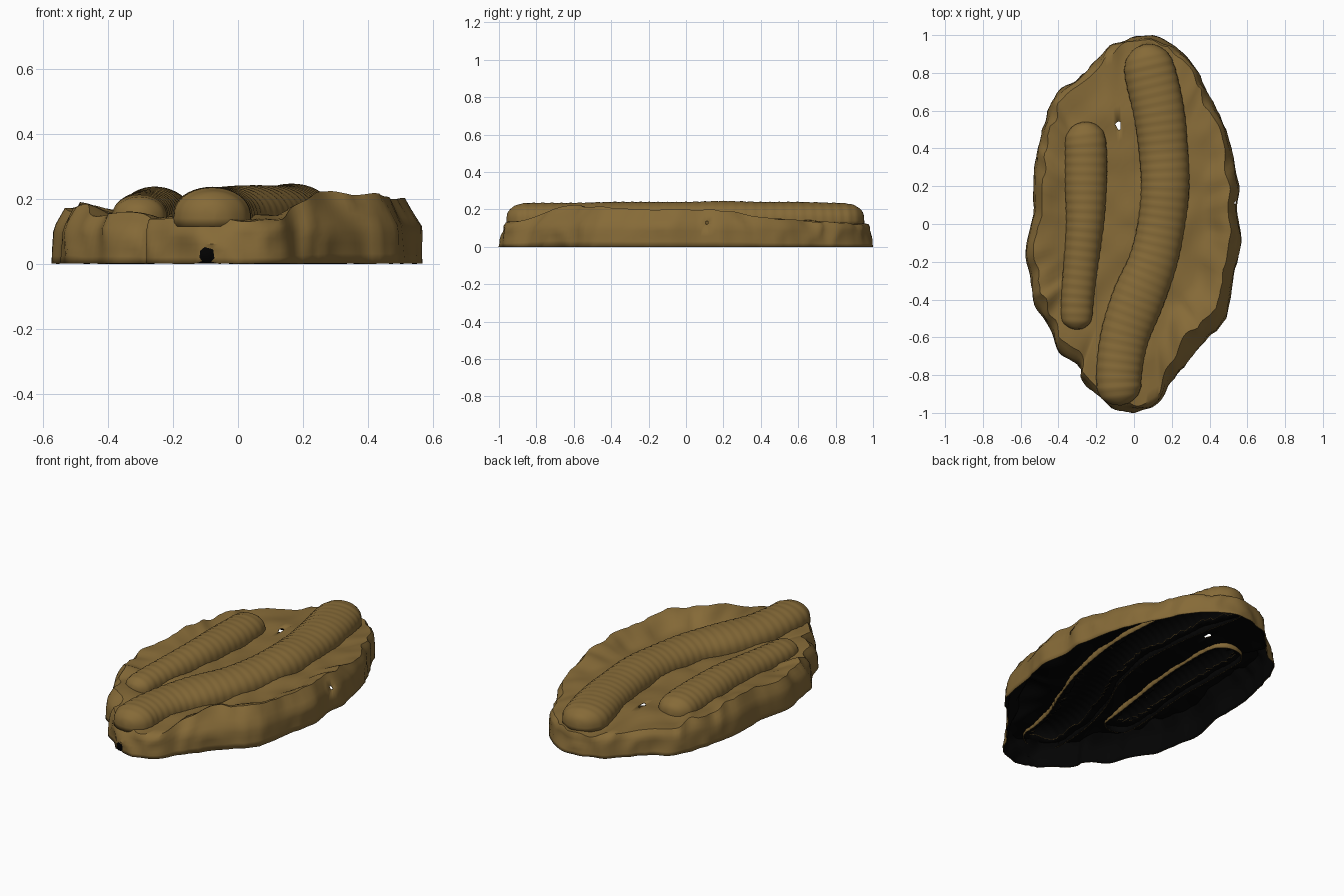
import bpy, bmesh, math
from mathutils import Vector, noise

cube = bpy.data.objects.get("Cube")
if cube:
    bpy.data.objects.remove(cube)


def make_material(name, colour):
    material = bpy.data.materials.new(name)
    material.use_nodes = True
    material.diffuse_color = colour
    shader = next(n for n in material.node_tree.nodes if n.type == "BSDF_PRINCIPLED")
    shader.inputs["Base Color"].default_value = colour
    shader.inputs["Roughness"].default_value = 0.9
    return material


stone = make_material("brown stone", (0.238, 0.145, 0.039, 1))
inside = make_material("black inside", (0.001, 0.001, 0.001, 1))


def spline(points, steps, closed):
    """Smooth curve through the points, as a list of vectors."""
    pts = [Vector(p) for p in points]
    count = len(pts)

    def get(i):
        return pts[i % count] if closed else pts[max(0, min(count - 1, i))]

    result = []
    for i in range(count if closed else count - 1):
        a, b, c, d = (get(i + k) for k in (-1, 0, 1, 2))
        for s in range(steps):
            t = s / steps
            result.append(0.5 * (2 * b + (c - a) * t + (2 * a - 5 * b + 4 * c - d) * t ** 2
                                 + (3 * b - a - 3 * c + d) * t ** 3))
    if not closed:
        result.append(pts[-1])
    return result


def finish(bm, name, angle):
    """Turn the skin into a thin shell that is black on the inside."""
    mesh = bpy.data.meshes.new(name)
    bm.to_mesh(mesh)
    bm.free()
    obj = bpy.data.objects.new(name, mesh)
    bpy.context.collection.objects.link(obj)
    mesh.materials.append(stone)
    mesh.materials.append(inside)
    bpy.ops.object.select_all(action="DESELECT")
    obj.select_set(True)
    bpy.context.view_layer.objects.active = obj
    bpy.ops.object.shade_smooth_by_angle(angle=math.radians(angle))
    shell = obj.modifiers.new("shell", "SOLIDIFY")
    shell.thickness = 0.004
    shell.offset = -1
    shell.material_offset = 1


# Ridge paths: x, y, half width, crest height
long_path = spline([(0.05, 0.95, 0.11, 0.23), (0.085, 0.8, 0.135, 0.235), (0.13, 0.6, 0.135, 0.24),
                    (0.155, 0.4, 0.13, 0.24), (0.165, 0.2, 0.128, 0.245), (0.145, 0, 0.125, 0.24),
                    (0.1, -0.2, 0.128, 0.24), (0.02, -0.4, 0.138, 0.24), (-0.05, -0.6, 0.128, 0.235),
                    (-0.08, -0.8, 0.12, 0.235), (-0.07, -0.96, 0.115, 0.23)], 16, False)
short_path = spline([(-0.27, 0.54, 0.1, 0.22), (-0.255, 0.4, 0.11, 0.23), (-0.255, 0.2, 0.11, 0.235),
                     (-0.26, 0, 0.1, 0.235), (-0.28, -0.2, 0.092, 0.225), (-0.3, -0.4, 0.086, 0.215),
                     (-0.305, -0.56, 0.08, 0.205)], 16, False)

# Rock rim, clockwise from the back: x, y, rim height
rim = spline([(0.1, 1, 0.12), (0.22, 0.94, 0.12), (0.33, 0.83, 0.13), (0.37, 0.74, 0.13),
              (0.42, 0.65, 0.14), (0.49, 0.5, 0.15), (0.53, 0.35, 0.18), (0.56, 0.2, 0.19),
              (0.55, 0.08, 0.2), (0.575, -0.1, 0.2), (0.53, -0.27, 0.2), (0.49, -0.5, 0.21),
              (0.38, -0.62, 0.22), (0.3, -0.72, 0.22), (0.2, -0.84, 0.18), (0.13, -0.95, 0.14),
              (0.02, -1, 0.13), (-0.1, -0.99, 0.14), (-0.19, -0.92, 0.14), (-0.28, -0.83, 0.14),
              (-0.29, -0.76, 0.14), (-0.4, -0.68, 0.15), (-0.46, -0.53, 0.15), (-0.53, -0.43, 0.18),
              (-0.55, -0.3, 0.17), (-0.575, -0.15, 0.16), (-0.54, 0.05, 0.18), (-0.53, 0.3, 0.18),
              (-0.5, 0.45, 0.17), (-0.46, 0.6, 0.16), (-0.4, 0.71, 0.14), (-0.28, 0.79, 0.14),
              (-0.18, 0.9, 0.13), (-0.07, 0.98, 0.12)], 6, True)
for p in rim:
    p.z += 0.022 * noise.noise(Vector((p.x * 9, p.y * 9, 8)))

WALL, TOP = 7, 20      # rows of faces up the wall and across the top
FLOOR = 0.145          # height of the top around the ridges


def wall_scale(p, t):
    """Upright chipped wall that leans in where the rim stands high."""
    chips = 0.06 * abs(noise.noise(Vector((p.x * 8, p.y * 8, t * 0.9))))
    return 1 - 0.015 * t - 0.9 * max(0, p.z * t - 0.11) - chips * (0.5 + 0.5 * t)


def rock_point(p, row):
    if row <= WALL:
        t = row / WALL
        s = wall_scale(p, t)
        return Vector((p.x * s, p.y * s, p.z * t))
    t = (row - WALL) / TOP
    s = wall_scale(p, 1) * (1 - t)
    blend = min(1, t / 0.27)
    blend = blend * blend * (3 - 2 * blend)
    bump = 0.022 * noise.noise(Vector((p.x * s * 6, p.y * s * 6, 4))) * min(1, t * 6)
    return Vector((p.x * s, p.y * s, p.z + (FLOOR - p.z) * blend + bump))


def round_hole(bm, centre, axis, radius):
    """Open a round hole at the vertex nearest to a spot; returns its edge."""
    centre = Vector(centre)
    nearest = min(bm.verts, key=lambda v: (v.co - centre).length)
    depth = nearest.co.dot(axis)
    around = {v for f in nearest.link_faces for v in f.verts if v != nearest}
    bm.verts.remove(nearest)
    ring = [v for v in around if v.is_valid]
    for v in ring:
        d = v.co - centre
        d -= axis * d.dot(axis)
        level = (v.co.dot(axis) + depth) / 2
        spot = centre + d.normalized() * radius
        v.co = spot + axis * (level - spot.dot(axis))
    return ring


def covered(co):
    """True well inside the footprint of a ridge, where the rock is open."""
    return any((co.xy - p.xy).length < p.z - 0.045
               for path in (long_path, short_path) for p in path[14:-14])


# Rock slab: hollow skin of wall and top
bm = bmesh.new()
rows = [[bm.verts.new(rock_point(p, r)) for p in rim] for r in range(WALL + TOP)]
middle = bm.verts.new((0, 0, FLOOR))
n = len(rim)
for i in range(n):
    k = (i + 1) % n
    for low, high in zip(rows, rows[1:]):
        bm.faces.new((low[k], low[i], high[i], high[k]))
    bm.faces.new((rows[-1][k], rows[-1][i], middle))

# Round holes in the top and side, and a black pit low on the front
round_hole(bm, (-0.08, 0.52, FLOOR), Vector((0, 0, 1)), 0.022)
round_hole(bm, (0.54, 0.11, 0.13), Vector((1, 0, 0)), 0.01)
pit = round_hole(bm, (-0.095, -0.98, 0.027), Vector((0, 1, 0)), 0.025)
pit.sort(key=lambda v: math.atan2(v.co.z - 0.027, v.co.x + 0.095))
bm.faces.new(pit).material_index = 1

hidden = [f for f in bm.faces if f.calc_center_median().z > 0.1 and covered(f.calc_center_median())]
bmesh.ops.delete(bm, geom=hidden, context="FACES")
finish(bm, "rock_slab", 40)


def ridge(name, path):
    """Half tube with fine rings and rounded ends."""
    bm = bmesh.new()
    sides, length = 20, [0]
    for a, b in zip(path, path[1:]):
        length.append(length[-1] + (b.xy - a.xy).length)
    loops = []
    for i, p in enumerate(path):
        along = (path[min(i + 1, len(path) - 1)].xy - path[max(i - 1, 0)].xy).normalized()
        across = Vector((-along.y, along.x))
        gap = min(length[i], length[-1] - length[i]) / (p.z * 0.9)
        cap = math.sqrt(max(0.002, 1 - (1 - min(1, gap)) ** 2))
        ring = 0.0015 * math.sin(length[i] * 2 * math.pi / 0.05)
        width = (p.z + ring) * cap
        height = (p.w - FLOOR + ring) * cap ** 0.8 + 0.005
        loop = []
        for s in range(-1, sides + 2):
            a = math.pi * min(sides, max(0, s)) / sides
            flat = p.xy + across * width * math.cos(a)
            drop = 0.025 if s in (-1, sides + 1) else 0
            z = FLOOR - 0.005 + height * max(0, math.sin(a)) ** 0.85 - drop
            loop.append(bm.verts.new((flat.x, flat.y, z)))
        loops.append(loop)
    for a, b in zip(loops, loops[1:]):
        for s in range(len(a) - 1):
            bm.faces.new((a[s + 1], b[s + 1], b[s], a[s]))
    bm.faces.new(loops[0][::-1])
    bm.faces.new(loops[-1])
    finish(bm, name, 50)


ridge("long_ridge", long_path)
ridge("short_ridge", short_path)
